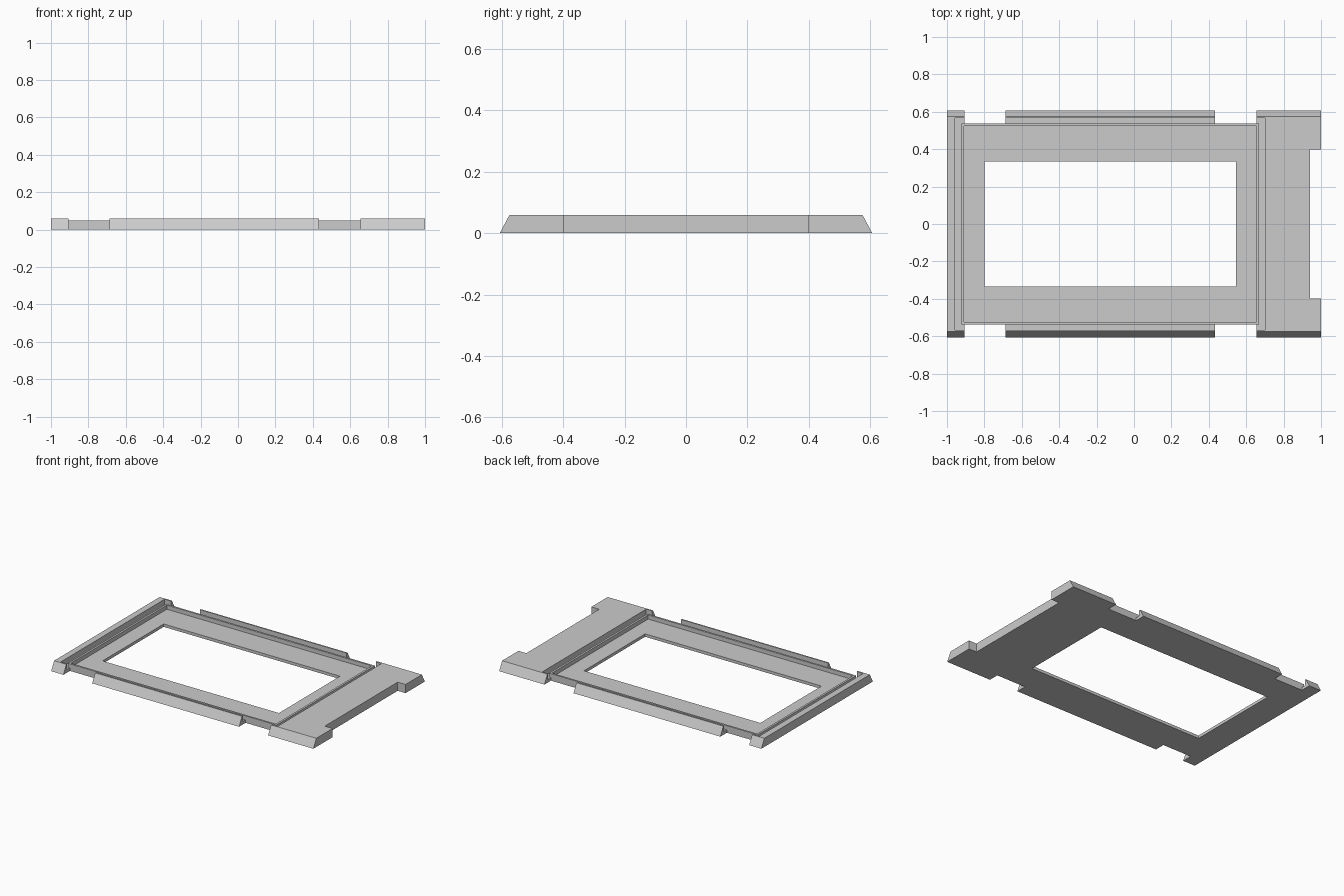
import bpy
import bmesh

cube = bpy.data.objects.get("Cube")
if cube:
    bpy.data.objects.remove(cube, do_unlink=True)

# Single flat grey
grey = bpy.data.materials.new("light_grey")
grey.use_nodes = True
COLOUR = (0.6, 0.6, 0.6, 1.0)
grey.diffuse_color = COLOUR
grey.node_tree.nodes["Principled BSDF"].inputs["Base Color"].default_value = COLOUR


def loft(name, loops):
    """Closed solid skinned through loops of equal length, capped at both ends."""
    bm = bmesh.new()
    rings = [[bm.verts.new(p) for p in loop] for loop in loops]
    for a, b in zip(rings, rings[1:]):
        for i in range(len(a)):
            j = (i + 1) % len(a)
            bm.faces.new((a[i], a[j], b[j], b[i]))
    bm.faces.new(rings[0])
    bm.faces.new(rings[-1])
    bmesh.ops.recalc_face_normals(bm, faces=bm.faces)
    mesh = bpy.data.meshes.new(name)
    bm.to_mesh(mesh)
    bm.free()
    mesh.materials.append(grey)
    obj = bpy.data.objects.new(name, mesh)
    bpy.context.scene.collection.objects.link(obj)
    return obj


def rect(x0, x1, y0, y1, z):
    return [(x0, y0, z), (x1, y0, z), (x1, y1, z), (x0, y1, z)]


def box(name, x0, x1, y0, y1):
    return loft(name, [rect(x0, x1, y0, y1, z) for z in (-0.2, 0.2)])


# Slab with sloping front and back edges
HEIGHT, FLOOR, RIDGE = 0.06, 0.02, 0.048
section = [(-0.607, 0), (0.607, 0), (0.575, HEIGHT), (-0.575, HEIGHT)]
frame = loft("tray_frame", [[(x, y, z) for y, z in section] for x in (-1, 1)])

# Edge notches on both long sides, and the wide notch in the right-hand end
cutters = [box("end_notch_cutter", 0.94, 1.2, -0.397, 0.397)]
for x0, x1 in ((-0.907, -0.687), (0.433, 0.655)):
    for y0, y1 in ((-0.8, -0.536), (0.536, 0.8)):
        cutters.append(box("side_notch_cutter", x0, x1, y0, y1))

# Stepped recess: groove, raised ridge, sunken floor and open window
groove = (-0.956, 0.70, 0.566)
ridge_outer = (-0.923, 0.669, 0.536)
ridge_inner = (-0.909, 0.655, 0.523)
window = (-0.80, 0.545, 0.333)
steps = [(groove, 0.2), (groove, FLOOR), (ridge_outer, FLOOR), (ridge_outer, RIDGE),
         (ridge_inner, RIDGE), (ridge_inner, FLOOR), (window, FLOOR), (window, -0.2)]
cutters.append(loft("recess_cutter",
                    [rect(x0, x1, -y, y, z) for (x0, x1, y), z in steps]))

for cutter in cutters:
    cutter.hide_render = True
    mod = frame.modifiers.new(cutter.name, "BOOLEAN")
    mod.operation = "DIFFERENCE"
    mod.solver = "EXACT"
    mod.object = cutter

# Bake the cuts and tidy the flat faces
bpy.context.view_layer.update()
graph = bpy.context.evaluated_depsgraph_get()
baked = bpy.data.meshes.new_from_object(frame.evaluated_get(graph))
frame.modifiers.clear()
frame.data = baked
for cutter in cutters:
    bpy.data.objects.remove(cutter, do_unlink=True)

bm = bmesh.new()
bm.from_mesh(baked)
bmesh.ops.remove_doubles(bm, verts=bm.verts, dist=0.0001)
bmesh.ops.recalc_face_normals(bm, faces=bm.faces)
bm.to_mesh(baked)
bm.free()
